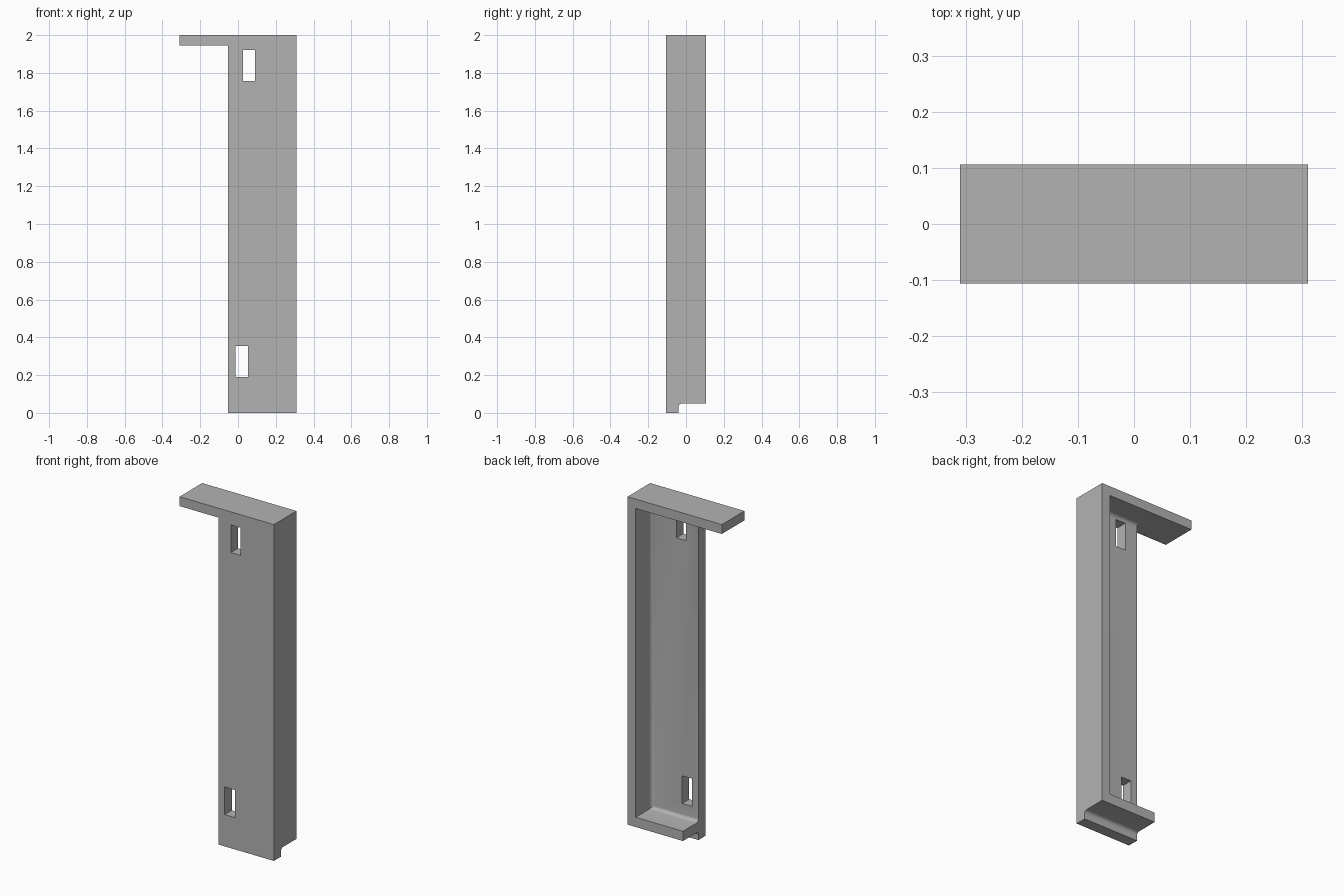
import bpy, bmesh

cube = bpy.data.objects.get("Cube")
if cube:
    bpy.data.objects.remove(cube, do_unlink=True)

# Main dimensions
X0, X1, END = -0.054, 0.31, -0.31     # plate edge, wall side, arm end
Y = 0.106                             # half depth
PLATE_Y = -0.04                       # back of the front plate
WALL, ARM_Z, SHELF = 0.053, 1.944, (0.05, 0.108)
FILLET = 0.02

grey = bpy.data.materials.new("plain grey")
grey.use_nodes = True
grey.diffuse_color = (0.45, 0.45, 0.45, 1)
grey.node_tree.nodes["Principled BSDF"].inputs["Base Color"].default_value = (0.45, 0.45, 0.45, 1)


def add_object(name, bm):
    bmesh.ops.recalc_face_normals(bm, faces=bm.faces)
    mesh = bpy.data.meshes.new(name)
    bm.to_mesh(mesh)
    bm.free()
    mesh.materials.append(grey)
    obj = bpy.data.objects.new(name, mesh)
    bpy.context.collection.objects.link(obj)
    return obj


def box(name, xs, ys, zs, round_edge=None):
    """Box between limits; edges whose two ends satisfy round_edge get rounded."""
    bm = bmesh.new()
    bmesh.ops.create_cube(bm, size=1)
    for v in bm.verts:
        v.co = [r[0] if c < 0 else r[1] for c, r in zip(v.co, (xs, ys, zs))]
    if round_edge:
        edges = [e for e in bm.edges if round_edge(*e.verts)]
        bmesh.ops.bevel(bm, geom=edges, offset=FILLET, segments=6,
                        profile=0.5, affect='EDGES')
    return add_object(name, bm)


# Bracket blank: upright with an arm at the top, extruded through the depth
bm = bmesh.new()
outline = [(X0, 0), (X1, 0), (X1, 2), (END, 2), (END, ARM_Z), (X0, ARM_Z)]
face = bm.faces.new([bm.verts.new((x, -Y, z)) for x, z in outline])
new = bmesh.ops.extrude_face_region(bm, geom=[face])["geom"]
bmesh.ops.translate(bm, vec=(0, 2 * Y, 0),
                    verts=[g for g in new if isinstance(g, bmesh.types.BMVert)])
bracket = add_object("bracket", bm)

# Cutters: hollow back, step under the shelf, two screw slots
inside = X1 - WALL
cutters = [
    box("hollow_cutter", (-0.5, inside), (PLATE_Y, 0.3), (SHELF[1], ARM_Z),
        lambda a, b: all(abs(v.co.y - PLATE_Y) < 1e-4 for v in (a, b))
        and max(a.co.x, b.co.x) > 0),
    box("step_cutter", (-0.2, 0.5), (PLATE_Y, 0.3), (-0.2, SHELF[0]),
        lambda a, b: all(abs(v.co.y - PLATE_Y) < 1e-4 and v.co.z > 0 for v in (a, b))),
    box("upper_slot_cutter", (0.027, 0.091), (-0.3, 0.05), (1.758, 1.922)),
    box("lower_slot_cutter", (-0.013, 0.053), (-0.3, 0.05), (0.189, 0.353)),
]

bpy.ops.object.select_all(action='DESELECT')
bracket.select_set(True)
bpy.context.view_layer.objects.active = bracket
for cutter in cutters:
    cutter.hide_render = True
    mod = bracket.modifiers.new(cutter.name, 'BOOLEAN')
    mod.operation = 'DIFFERENCE'
    mod.solver = 'EXACT'
    mod.object = cutter
    bpy.ops.object.modifier_apply(modifier=mod.name)
    bpy.data.objects.remove(cutter, do_unlink=True)

# Smooth fillets, sharp corners
bpy.ops.object.shade_smooth_by_angle(angle=0.5)
